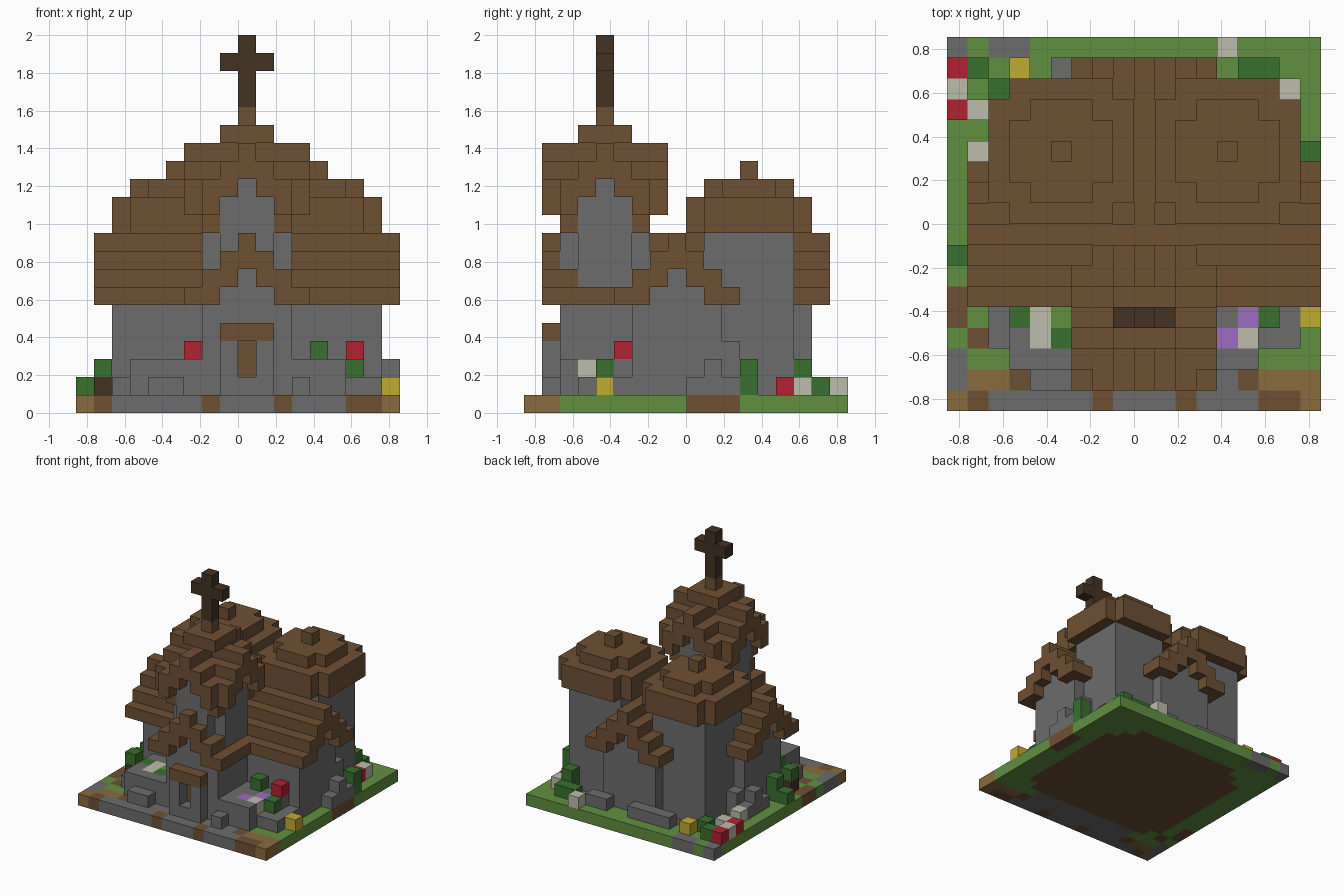
import bpy
import bmesh
from mathutils import Vector

if "Cube" in bpy.data.objects:
    bpy.data.objects.remove(bpy.data.objects["Cube"])

UNIT = 2 / 21          # edge of one block
SIZE = 18              # blocks along each side of the ground
MID = 9                # middle column of the church
COLOURS = {
    "timber_brown": "6e5033", "stone_grey": "6c6c6c", "grass_green": "609040",
    "leaf_green": "38702e", "dark_wood": "433222", "flower_red": "b02231",
    "flower_yellow": "c0ac30", "flower_cream": "bcbcac",
    "flower_purple": "9c6cc2", "sandy_earth": "896b3e",
}


def linear(pair):
    v = int(pair, 16) / 255
    return v / 12.92 if v < 0.04045 else ((v + 0.055) / 1.055) ** 2.4


materials = {}
for label, code in COLOURS.items():
    rgba = tuple(linear(code[n:n + 2]) for n in (0, 2, 4)) + (1,)
    mat = bpy.data.materials.new(label)
    mat.use_nodes = True
    mat.diffuse_color = rgba
    shader = mat.node_tree.nodes["Principled BSDF"]
    shader.inputs["Base Color"].default_value = rgba
    shader.inputs["Roughness"].default_value = 0.9
    materials[label] = mat

grid = {}              # block position -> (part, colour)


def block(part, colour, xs, ys, zs):
    """Fill inclusive ranges; a single number means one layer."""
    spans = [(s, s) if isinstance(s, int) else s for s in (xs, ys, zs)]
    for x in range(spans[0][0], spans[0][1] + 1):
        for y in range(spans[1][0], spans[1][1] + 1):
            for z in range(spans[2][0], spans[2][1] + 1):
                grid[x, y, z] = (part, colour)


def gable(part, axis, centre, start, end, peak, reach, floor):
    """Stepped roof two blocks thick, with its ridge along the axis."""
    for d in range(-reach, reach + 1):
        top = peak - abs(d)
        zs = (max(top - 1, floor), top)
        across, along = centre + d, (start, end)
        if axis == "x":
            block(part, "timber_brown", along, across, zs)
        else:
            block(part, "timber_brown", across, along, zs)


def clipped(part, colour, cx, cy, r, zs):
    """Square slab without its four corner blocks."""
    block(part, colour, (cx - r, cx + r), (cy - r + 1, cy + r - 1), zs)
    block(part, colour, (cx - r + 1, cx + r - 1), (cy - r, cy + r), zs)


# Ground with soil beneath the church
for x in range(SIZE):
    for y in range(SIZE):
        dx, dy = abs(x - MID + 0.5), abs(y - MID + 0.5)
        soil = max(dx, dy) < 7 and dx + dy < 12
        block("ground", "timber_brown" if soil else "grass_green", x, y, 0)

# Paving, bare earth and sandy corners
block("ground", "stone_grey", (2, 14), 0, 0)
block("ground", "stone_grey", (4, 13), (1, 2), 0)
block("ground", "stone_grey", 0, (1, 2), 0)
block("ground", "stone_grey", 0, 17, 0)
block("ground", "stone_grey", (2, 3), 17, 0)
for xs, ys in ((1, 0), (7, 0), (11, 0), ((15, 16), 0), (3, 1), (14, 1),
               (1, 3), (0, (4, 5)), (17, (9, 11))):
    block("ground", "timber_brown", xs, ys, 0)
for xs, ys in ((0, 0), ((1, 2), 1), (17, 0), ((15, 17), 1)):
    block("ground", "sandy_earth", xs, ys, 0)

# Crossing roofs of the nave and the transept
gable("nave_roof", "x", 8, 1, 17, 9, 3, 6)
gable("transept_roof", "y", MID, 1, 16, 9, 3, 6)

# Walls, stepped up under the gables
for step, zs in enumerate(((1, 5), 6, 7)):
    r = 2 - step
    block("nave_walls", "stone_grey", (2, 16), (8 - r, 8 + r), zs)
    block("transept_walls", "stone_grey", (MID - r, MID + r), (2, 15), zs)

# Restore the crossing roof ridges
block("transept_roof", "timber_brown", MID, (1, 16), (8, 9))

# Rear towers with stacked caps
for side, cx in (("right", MID - 4), ("left", MID + 4)):
    block(side + "_rear_tower", "stone_grey", (cx - 2, cx + 2), (10, 14), (1, 9))
    cap = side + "_rear_tower_roof"
    clipped(cap, "timber_brown", cx, 12, 3, (10, 11))
    clipped(cap, "timber_brown", cx, 12, 2, 12)
    block(cap, "timber_brown", cx, 12, 13)

# Bell tower: four gables, then walls set inside their arches
TY = 4
gable("bell_tower_roof", "x", TY, MID - 3, MID + 3, 14, 2, 11)
gable("bell_tower_roof", "y", MID, TY - 3, TY + 3, 14, 2, 11)
clipped("bell_tower_walls", "stone_grey", MID, TY, 2, (6, 11))
for r, z in ((1, 11), (0, 12)):
    block("bell_tower_walls", "stone_grey", (MID - 2, MID + 2), (TY - r, TY + r), z)
    block("bell_tower_walls", "stone_grey", (MID - r, MID + r), (TY - 2, TY + 2), z)
for sx in (-2, 2):
    for sy in (-2, 2):
        block("bell_tower_roof", "timber_brown", MID + sx, TY + sy, 10)
block("bell_tower_roof", "timber_brown", (MID - 1, MID + 1), (TY - 1, TY + 1), 15)
block("bell_tower_roof", "timber_brown", MID, TY, 16)

# Cross
block("cross", "dark_wood", MID, TY, (17, 20))
block("cross", "dark_wood", (MID - 1, MID + 1), TY, 19)

# Porch and door
for x in (MID - 1, MID + 1):
    block("porch", "stone_grey", x, 1, (1, 3))
block("porch", "stone_grey", MID, 1, 1)
block("porch_lintel", "timber_brown", (MID - 1, MID + 1), 1, 4)
block("door", "timber_brown", MID, 2, (2, 3))

# Stone planters on both sides of the porch
for xs, ys, zs in (((12, 14), (2, 5), (1, 2)), (15, (4, 5), (1, 2)),
                   ((15, 16), 3, 1), (16, (4, 5), 1), (12, 1, 1),
                   ((4, 6), (2, 5), (1, 2)), (3, (2, 5), (1, 2)),
                   (2, (3, 5), 1), ((4, 5), 1, 1)):
    block("planters", "stone_grey", xs, ys, zs)
block("flower_bed", "grass_green", 5, 4, 2)

# Fallen stones along the walls
for x in (1, 17):
    block("rubble", "stone_grey", x, (9, 11), 1)
    block("rubble", "stone_grey", x, 10, 2)
block("rubble", "stone_grey", 16, 11, (1, 3))
block("rubble", "stone_grey", 2, 11, (1, 2))
block("rubble", "stone_grey", (5, 8), 16, 1)
block("rubble", "stone_grey", (11, 12), 16, 1)

# Shrubs and flowers
plants = {
    "leaf_green": ((3, 4, 2), (5, 3, 2), (15, 4, 2), (13, 5, 3), (0, 7, 1),
                   (1, 7, 1), (1, 5, 2), (1, 7, 2), (1, 16, 1), (2, 15, 1),
                   (14, 16, 1), (15, 16, 1), (15, 15, 1), (15, 15, 2),
                   (17, 12, 1), (17, 12, 2)),
    "flower_cream": ((4, 3, 2), (4, 4, 2), (14, 3, 2), (0, 15, 1), (1, 14, 1),
                     (1, 12, 1), (13, 17, 1), (16, 15, 1)),
    "flower_red": ((6, 5, 3), (15, 5, 3), (0, 16, 1), (0, 14, 1), (16, 14, 1)),
    "flower_purple": ((14, 4, 2), (13, 3, 2)),
    "flower_yellow": ((17, 4, 1), (3, 16, 1)),
    "dark_wood": ((1, 5, 1),),
}
for colour, spots in plants.items():
    for spot in spots:
        block(colour + "_plants", colour, *spot)


def build(part):
    """Make one object from the exposed faces of a part's blocks."""
    bm = bmesh.new()
    used = []
    for cell, (owner, colour) in grid.items():
        if owner != part:
            continue
        if colour not in used:
            used.append(colour)
        for axis in range(3):
            for sign in (-1, 1):
                step = [0, 0, 0]
                step[axis] = sign
                if tuple(c + s for c, s in zip(cell, step)) in grid:
                    continue
                normal, u = Vector(step), Vector((0, 0, 0))
                u[(axis + 1) % 3] = 1
                v = normal.cross(u)
                centre = Vector(cell) + Vector((0.5, 0.5, 0.5)) + normal / 2
                centre -= Vector((SIZE / 2, SIZE / 2, 0))
                ring = (-u - v, u - v, u + v, v - u)
                face = bm.faces.new([bm.verts.new((centre + c / 2) * UNIT) for c in ring])
                face.material_index = used.index(colour)
    bmesh.ops.remove_doubles(bm, verts=bm.verts, dist=UNIT / 100)
    mesh = bpy.data.meshes.new(part)
    bm.to_mesh(mesh)
    bm.free()
    for colour in used:
        mesh.materials.append(materials[colour])
    bpy.context.collection.objects.link(bpy.data.objects.new(part, mesh))


for part_name in sorted({owner for owner, _ in grid.values()}):
    build(part_name)
